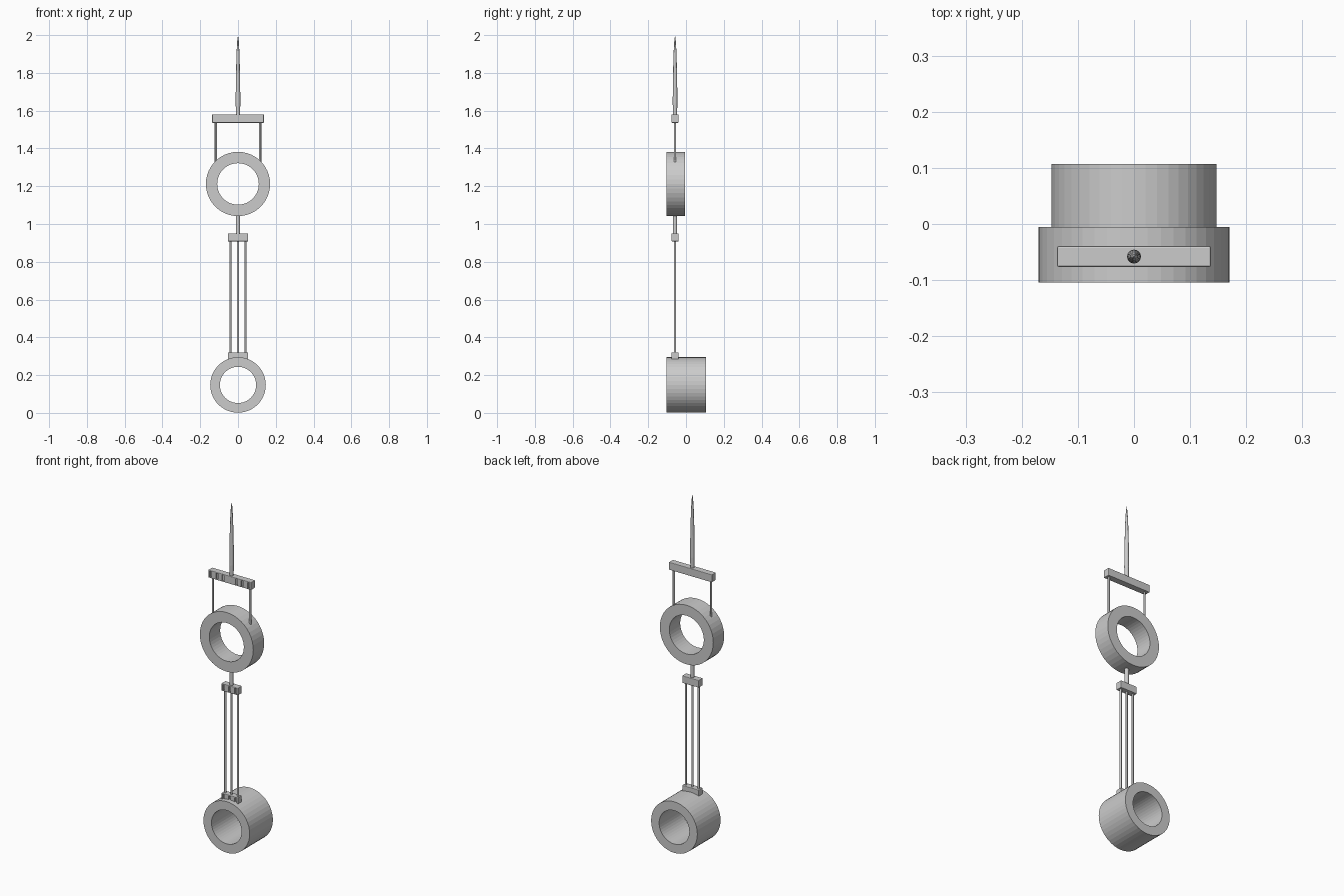
import bpy, bmesh, math
from mathutils import Matrix

if "Cube" in bpy.data.objects:
    bpy.data.objects.remove(bpy.data.objects["Cube"])

Y = -0.058  # depth plane shared by all the rods and bars


def finish(name, bm):
    bmesh.ops.recalc_face_normals(bm, faces=bm.faces)
    mesh = bpy.data.meshes.new(name)
    bm.to_mesh(mesh)
    bm.free()
    ob = bpy.data.objects.new(name, mesh)
    bpy.context.collection.objects.link(ob)
    return ob


def lathe(name, profile, n, matrix):
    # spin an (r, z) profile around z, then place it
    bm = bmesh.new()
    vs = [bm.verts.new((r, 0, z)) for r, z in profile]
    es = [bm.edges.new(p) for p in zip(vs, vs[1:])]
    bmesh.ops.spin(bm, geom=vs + es, cent=(0, 0, 0), axis=(0, 0, 1),
                   angle=2 * math.pi, steps=n)
    bmesh.ops.remove_doubles(bm, verts=bm.verts, dist=1e-5)
    bmesh.ops.transform(bm, matrix=matrix, verts=bm.verts)
    return finish(name, bm)


def ring(name, z, outer, inner, y0, y1):
    prof = [(inner, -y1), (outer, -y1), (outer, -y0), (inner, -y0), (inner, -y1)]
    place = Matrix.Translation((0, 0, z)) @ Matrix.Rotation(math.pi / 2, 4, 'X')
    return lathe(name, prof, 44, place)


def rod(name, x, z0, z1, r):
    return lathe(name, [(0, z0), (r, z0), (r, z1), (0, z1)], 16,
                 Matrix.Translation((x, Y, 0)))


def add_box(bm, x, y, z, sx, sy, sz):
    m = Matrix.Translation((x, y, z)) @ Matrix.Diagonal((sx, sy, sz, 1))
    bmesh.ops.create_cube(bm, size=1, matrix=m)


def bar(name, half, z0, z1, slots):
    # bevelled bar with recessed slots in its front face
    bm = bmesh.new()
    add_box(bm, 0, Y, (z0 + z1) / 2, half * 2, 0.037, z1 - z0)
    bmesh.ops.bevel(bm, geom=bm.edges[:], offset=0.003, segments=2,
                    profile=0.5, affect='EDGES')
    ob = finish(name, bm)
    bm = bmesh.new()
    for x in slots:
        add_box(bm, x, Y - 0.0185, (z0 + z1) / 2, 0.012, 0.014, z1 - z0 - 0.010)
    cutter = finish(name + "_slot_cutter", bm)
    cutter.hide_render = True
    cutter.hide_viewport = True
    mod = ob.modifiers.new("slots", 'BOOLEAN')
    mod.operation = 'DIFFERENCE'
    mod.solver = 'EXACT'
    mod.object = cutter
    return ob


# rings
ring("lower_ring", 0.148, 0.147, 0.096, -0.104, 0.107)
ring("upper_ring", 1.212, 0.170, 0.110, -0.104, -0.005)

# crossbars
bar("top_bar", 0.137, 1.536, 1.58, [s * x for s in (-1, 1) for x in (0.043, 0.080, 0.121)])
bar("middle_bar", 0.053, 0.908, 0.95, [-0.038, 0, 0.038])
bar("lower_bar", 0.053, 0.277, 0.320, [-0.038, 0, 0.038])

# rods
for i, x in enumerate((-0.04, 0, 0.04)):
    rod(f"lower_rod_{i + 1}", x, 0.30, 0.92, 0.006)
for side, x in (("left", -0.118), ("right", 0.118)):
    rod("upper_rod_" + side, x, 1.32, 1.55, 0.006)
rod("ring_connector", 0, 0.94, 1.06, 0.011)

# pointed spike
lathe("spike", [(0, 1.56), (0.010, 1.56), (0.0125, 1.64), (0.0115, 1.74), (0.0095, 1.84),
                (0.007, 1.92), (0.004, 1.97), (0, 2.0)], 16,
      Matrix.Translation((0, Y, 0)))
